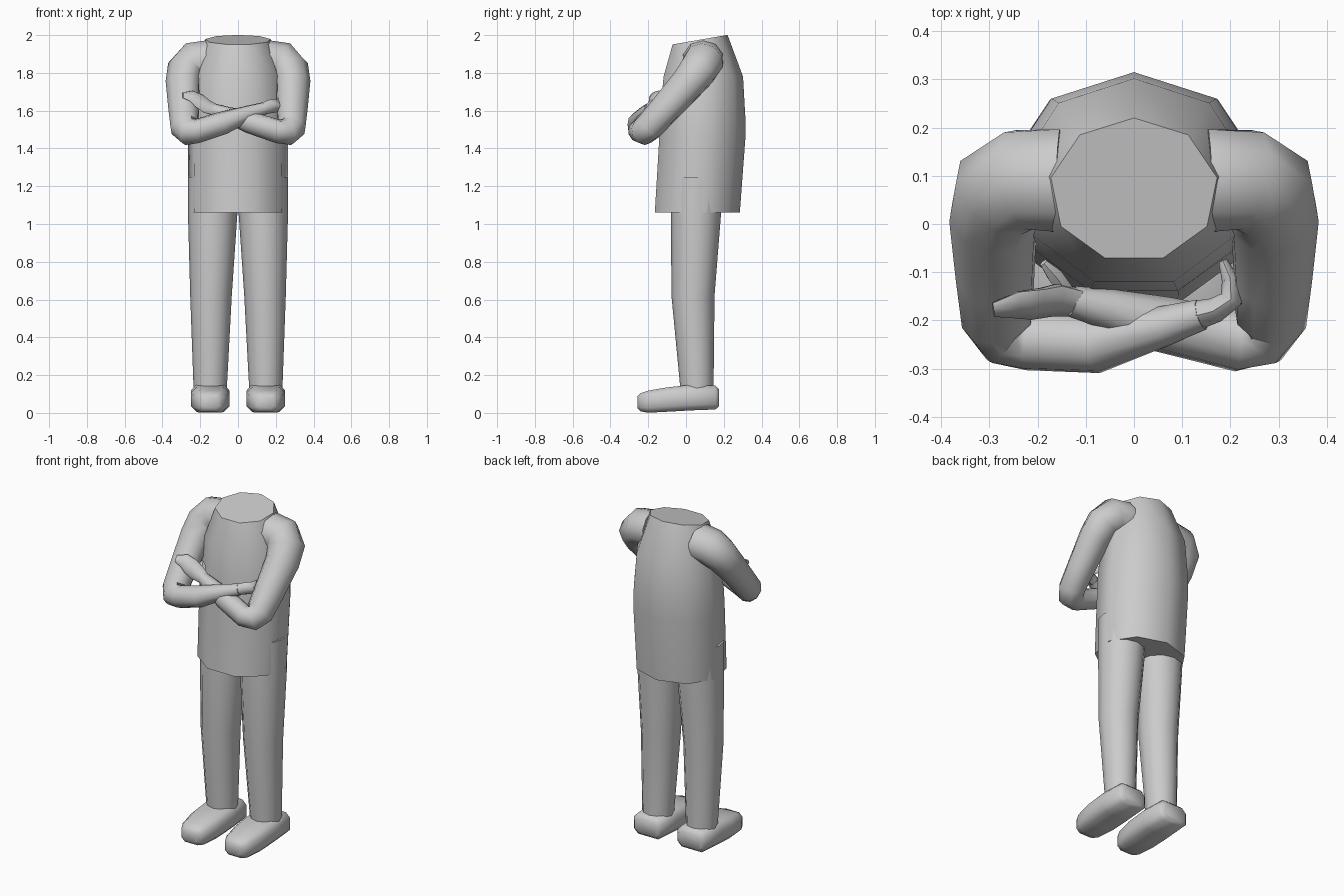
import bpy
import math
from mathutils import Vector

if "Cube" in bpy.data.objects:
    bpy.data.objects.remove(bpy.data.objects["Cube"])


def loft(name, rings, angle=50):
    """Skin a list of equal-length vertex rings and cap both ends."""
    n = len(rings[0])
    verts = [tuple(p) for r in rings for p in r]
    faces = [(i * n + k, i * n + (k + 1) % n, (i + 1) * n + (k + 1) % n, (i + 1) * n + k)
             for i in range(len(rings) - 1) for k in range(n)]
    faces.append(tuple(reversed(range(n))))
    faces.append(tuple(range(len(verts) - n, len(verts))))
    me = bpy.data.meshes.new(name)
    me.from_pydata(verts, [], faces)
    ob = bpy.data.objects.new(name, me)
    bpy.context.collection.objects.link(ob)
    bpy.ops.object.select_all(action='DESELECT')
    ob.select_set(True)
    bpy.context.view_layer.objects.active = ob
    # consistent outward normals
    bpy.ops.object.mode_set(mode='EDIT')
    bpy.ops.mesh.select_all(action='SELECT')
    bpy.ops.mesh.normals_make_consistent(inside=False)
    bpy.ops.object.mode_set(mode='OBJECT')
    bpy.ops.object.shade_smooth_by_angle(angle=math.radians(angle))
    return ob


def tube(name, pts, up=(0, 0, 1), sides=10, transport=True):
    """Sweep ellipses along a path; each point is (x, y, z, radius_up, radius_side)."""
    path = [Vector(p[:3]) for p in pts]
    u = Vector(up)
    rings = []
    for i, p in enumerate(pts):
        t = Vector((0, 0, 0))
        if i > 0:
            t += (path[i] - path[i - 1]).normalized()
        if i < len(path) - 1:
            t += (path[i + 1] - path[i]).normalized()
        t.normalize()
        v = (u - t * u.dot(t)).normalized()
        if transport:
            u = v
        w = t.cross(v)
        rings.append([path[i] + v * p[3] * math.cos(a) + w * p[4] * math.sin(a)
                      for a in (2 * math.pi * k / sides for k in range(sides))])
    return loft(name, rings)


# Torso: nine-sided shell, vertex at the back, neck opening tilted forward
torso = []
for z, cy, rx, ry, tilt in [(1.06, .053, .265, .232, 0), (1.45, .079, .270, .235, 0),
                            (1.55, .081, .266, .234, 0), (1.78, .085, .243, .217, 0),
                            (1.975, .07, .175, .15, .026)]:
    torso.append([(rx * math.sin(a), cy + ry * math.cos(a), z + tilt * math.cos(a))
                  for a in (math.radians(40 * k) for k in range(9))])
loft("torso", torso)


# Legs and shoes
def shoe_ring(cx, y, hw, z0, z1):
    """Bevelled rectangle across the shoe."""
    b, c = min(.028, hw * .35), (z1 - z0) * .22
    return [(cx + x, y, z) for x, z in
            [(-hw + b, z0), (hw - b, z0), (hw, z0 + c), (hw, z1 - c),
             (hw - b, z1), (-hw + b, z1), (-hw, z1 - c), (-hw, z0 + c)]]


for s, side in ((-1, "right"), (1, "left")):
    leg = []
    for z, cx, cy, rx, ry in [(.10, .146, .058, .088, .088), (.15, .147, .057, .089, .089),
                              (.62, .143, .037, .110, .114), (1.06, .134, .053, .131, .133),
                              (1.25, .134, .055, .131, .133)]:
        leg.append([(s * cx + rx * math.cos(a), cy + ry * math.sin(a), z)
                    for a in (2 * math.pi * k / 12 for k in range(12))])
    loft(side + "_leg", leg)
    loft(side + "_shoe", [shoe_ring(s * .147, *r) for r in
                          [(.176, .076, .035, .125), (.155, .096, .018, .144),
                           (.02, .102, .013, .148), (-.10, .101, .006, .135),
                           (-.20, .086, .001, .118), (-.24, .066, .008, .104),
                           (-.256, .042, .025, .088)]])

# Arms: shoulder and upper arm are shared, each forearm crosses differently
upper = [(.155, .09, 1.865, .108, .112), (.235, .092, 1.86, .105, .108),
         (.278, .065, 1.815, .098, .106), (.292, .01, 1.745, .090, .096),
         (.288, -.11, 1.61, .080, .086), (.283, -.195, 1.515, .075, .080)]
right_fore = [(-.262, -.228, 1.487, .072, .072), (-.215, -.24, 1.492, .066, .064),
              (-.08, -.25, 1.535, .060, .062), (.06, -.212, 1.587, .042, .042),
              (.14, -.188, 1.612, .032, .034)]
left_fore = [(.262, -.228, 1.487, .072, .072), (.21, -.242, 1.49, .066, .062),
             (.06, -.208, 1.54, .058, .060), (-.06, -.175, 1.58, .042, .042),
             (-.13, -.160, 1.605, .032, .034)]
tube("right_arm", [(-p[0],) + p[1:] for p in upper] + right_fore)
tube("left_arm", upper + left_fore)

# Hands: the right one tucks behind the left arm, the left one rests on the right arm
tube("right_hand", [(.12, -.192, 1.607, .030, .032), (.17, -.178, 1.622, .036, .026),
                    (.202, -.155, 1.627, .036, .024), (.200, -.115, 1.625, .032, .018),
                    (.185, -.078, 1.62, .020, .010)], sides=8, transport=False)
tube("left_hand", [(-.11, -.162, 1.598, .028, .032), (-.165, -.158, 1.622, .025, .046),
                   (-.205, -.166, 1.652, .021, .048), (-.245, -.168, 1.677, .017, .040),
                   (-.292, -.178, 1.682, .010, .020)],
     up=(0, -.73, .68), sides=8, transport=False)
tube("left_thumb", [(-.14, -.14, 1.61, .018, .018), (-.165, -.105, 1.64, .016, .018),
                    (-.188, -.08, 1.655, .008, .009)], sides=6)
